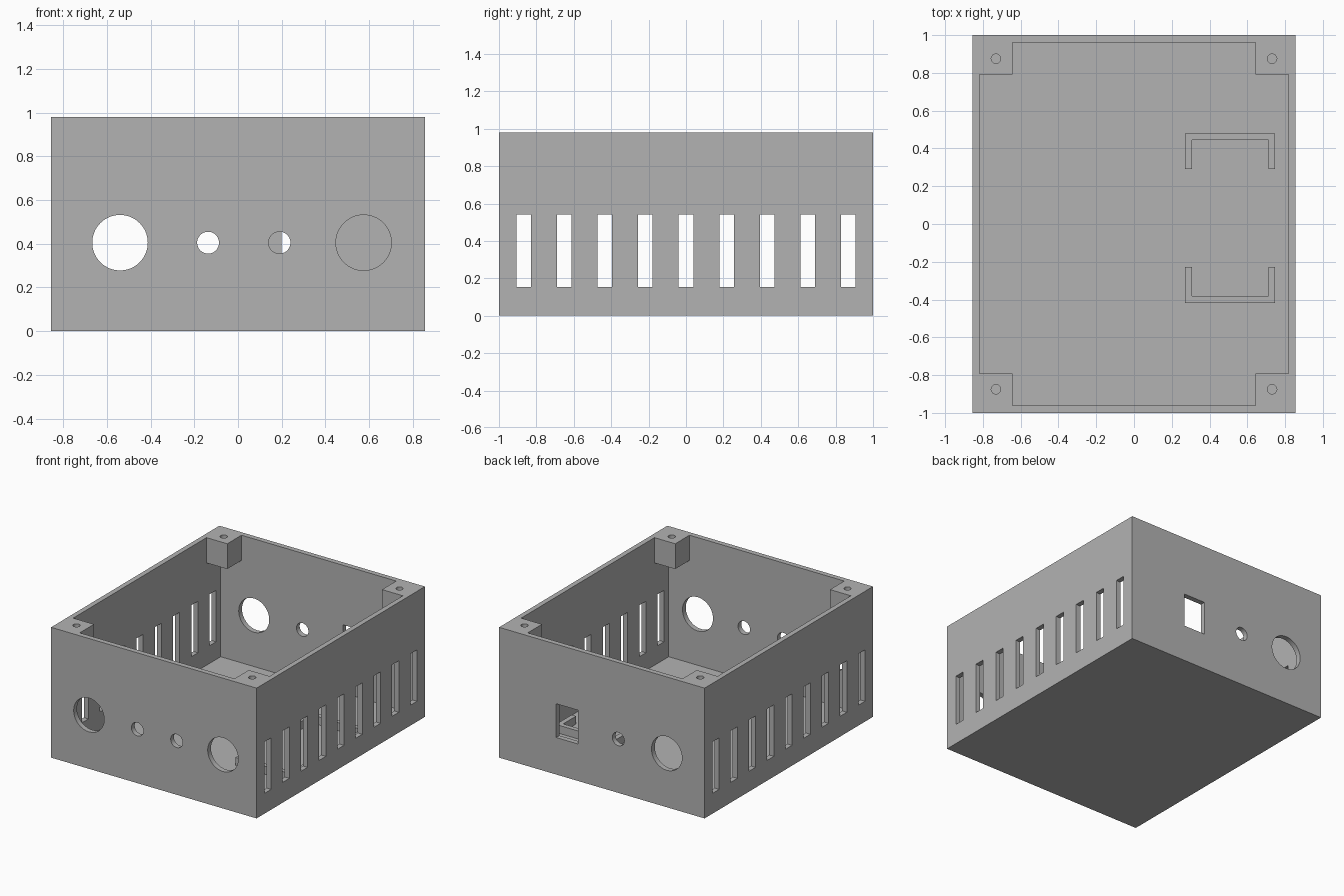
import bpy
import bmesh
from math import pi
from mathutils import Matrix, Vector

if "Cube" in bpy.data.objects:
    bpy.data.objects.remove(bpy.data.objects["Cube"], do_unlink=True)

# Overall sizes
HX, HY, H = 0.855, 1.0, 0.98
IX, IY = 0.817, 0.961          # cavity half sizes
PX, PY = 0.644, 0.792          # inner corners of the screw posts
FLOOR, POST_Z = 0.02, 0.79
HOLE_Z = 0.405

grey = bpy.data.materials.new("plain_grey")
grey.use_nodes = True
colour = (0.45, 0.45, 0.45, 1)
grey.diffuse_color = colour
grey.node_tree.nodes["Principled BSDF"].inputs["Base Color"].default_value = colour


def add_box(bm, lo, hi):
    lo, hi = Vector(lo), Vector(hi)
    m = Matrix.Translation((lo + hi) / 2) @ Matrix.Diagonal((*(hi - lo), 1))
    bmesh.ops.create_cube(bm, size=1, matrix=m)


def add_cylinder(bm, centre, radius, depth, along_y=False, sides=64):
    m = Matrix.Translation(centre)
    if along_y:
        m = m @ Matrix.Rotation(pi / 2, 4, "X")
    bmesh.ops.create_cone(bm, cap_ends=True, segments=sides, radius1=radius,
                          radius2=radius, depth=depth, matrix=m)


def make_object(name, bm):
    bmesh.ops.recalc_face_normals(bm, faces=bm.faces[:])
    mesh = bpy.data.meshes.new(name)
    bm.to_mesh(mesh)
    bm.free()
    mesh.materials.append(grey)
    ob = bpy.data.objects.new(name, mesh)
    bpy.context.collection.objects.link(ob)
    return ob


cutters = []


def cut(target, name, bm):
    tool = make_object(name, bm)
    tool.hide_render = True
    mod = target.modifiers.new(name, "BOOLEAN")
    mod.operation, mod.solver, mod.object = "DIFFERENCE", "EXACT", tool
    cutters.append(tool)


# Enclosure body
bm = bmesh.new()
add_box(bm, (-HX, -HY, 0), (HX, HY, H))
body = make_object("enclosure_body", bm)

# Cavity: full width below the posts, cross shaped between them
for name, x, y, top in (("lower_cavity", IX, IY, POST_Z),
                        ("long_cavity", PX, IY, H + 0.1),
                        ("wide_cavity", IX, PY, H + 0.1)):
    bm = bmesh.new()
    add_box(bm, (-x, -y, FLOOR), (x, y, top))
    cut(body, name, bm)

# Ventilation slots through both side walls
bm = bmesh.new()
for i in range(9):
    y = (i - 4) * 0.2168
    add_box(bm, (-1, y - 0.039, 0.153), (1, y + 0.039, 0.54))
cut(body, "vent_slots", bm)

# Round openings: two pass through both ends, two only through the front
bm = bmesh.new()
for x, r, through in ((-0.54, 0.127, True), (-0.137, 0.05, True),
                      (0.19, 0.05, False), (0.575, 0.127, False)):
    y, depth = (0, 2.2) if through else (-HY, 0.2)
    add_cylinder(bm, (x, y, HOLE_Z), r, depth, along_y=True)
cut(body, "round_openings", bm)

# Square socket opening in the back wall
bm = bmesh.new()
add_box(bm, (0.2, 0.9, 0.278), (0.38, 1.1, 0.532))
cut(body, "socket_opening", bm)

# Screw holes down the corner posts
bm = bmesh.new()
for sx in (-1, 1):
    for sy in (-1, 1):
        add_cylinder(bm, (sx * 0.731, sy * 0.875, H), 0.025, 0.5, sides=32)
cut(body, "screw_holes", bm)

# Bake the cuts and drop the cutters
bpy.context.view_layer.update()
graph = bpy.context.evaluated_depsgraph_get()
baked = bpy.data.meshes.new_from_object(body.evaluated_get(graph))
body.modifiers.clear()
body.data = baked
for tool in cutters:
    bpy.data.objects.remove(tool, do_unlink=True)

# Two U-shaped board holders on the floor, open towards each other
X0, X1, WALL, RISE = 0.27, 0.747, 0.036, 0.06
for name, outer, s in (("back_holder", 0.48, -1), ("front_holder", -0.418, 1)):
    tip, inner = outer + s * 0.19, outer + s * WALL
    outline = [(X0, outer), (X1, outer), (X1, tip), (X1 - WALL, tip),
               (X1 - WALL, inner), (X0 + WALL, inner), (X0 + WALL, tip), (X0, tip)]
    bm = bmesh.new()
    face = bm.faces.new([bm.verts.new((x, y, FLOOR)) for x, y in outline])
    new = bmesh.ops.extrude_face_region(bm, geom=[face])["geom"]
    bmesh.ops.translate(bm, vec=(0, 0, RISE),
                        verts=[v for v in new if isinstance(v, bmesh.types.BMVert)])
    make_object(name, bm)

# Smooth the round bores, keep every corner sharp
bpy.ops.object.select_all(action="DESELECT")
body.select_set(True)
bpy.context.view_layer.objects.active = body
bpy.ops.object.shade_smooth_by_angle()
